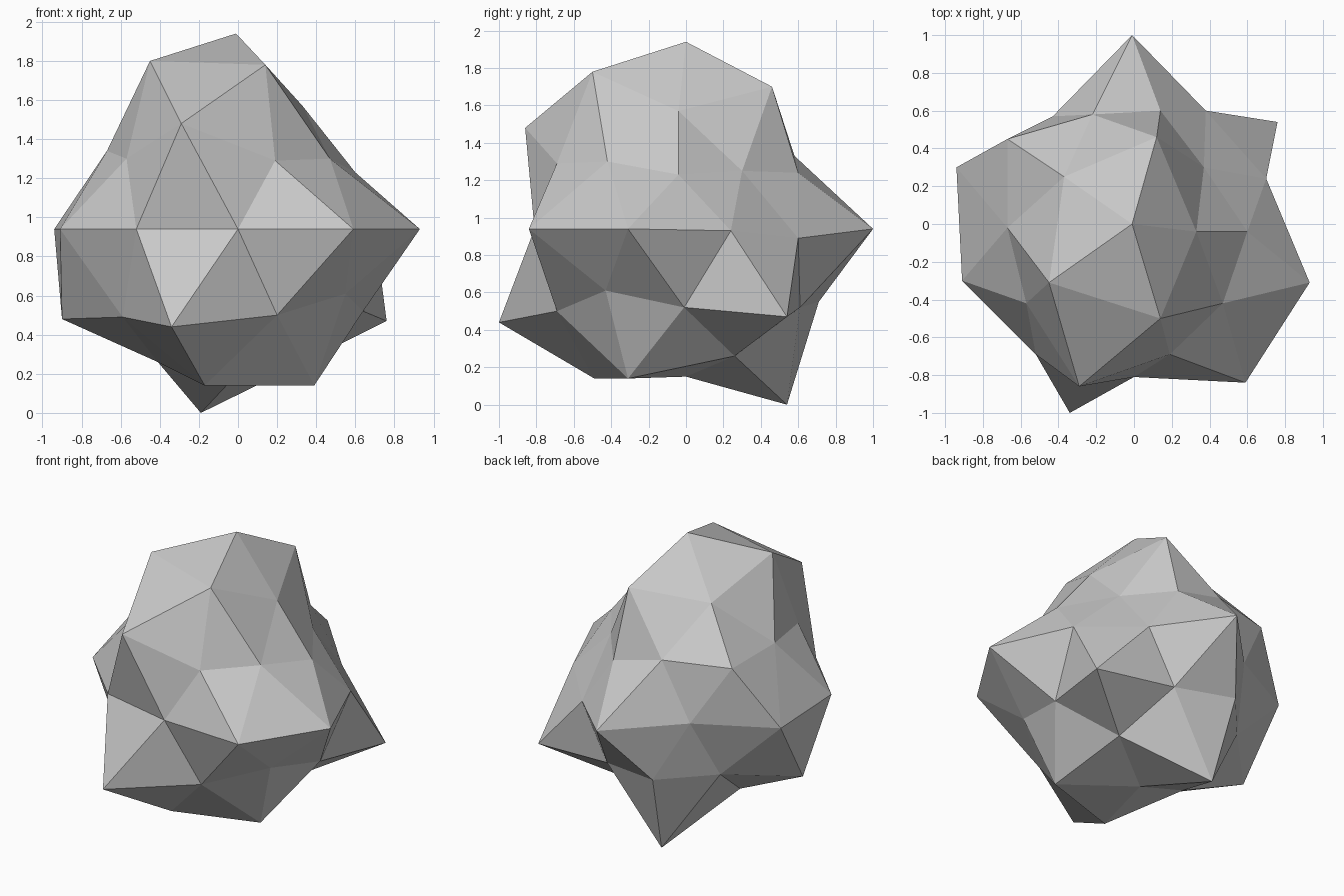
import bpy
import bmesh
from math import cos, sin, sqrt, radians
from mathutils import Vector

default_cube = bpy.data.objects.get("Cube")
if default_cube:
    bpy.data.objects.remove(default_cube, do_unlink=True)


def make_material(name, color):
    material = bpy.data.materials.new(name)
    material.use_nodes = True
    material.diffuse_color = color
    shader = next(node for node in material.node_tree.nodes
                  if node.type == "BSDF_PRINCIPLED")
    shader.inputs["Base Color"].default_value = color
    return material


def ring_directions(height, first_angle, count):
    """Unit directions spaced evenly around one level of the sphere."""
    spread = sqrt(max(0, 1 - height * height))
    for step in range(count):
        angle = radians(first_angle + step * 360 / count)
        yield Vector((spread * cos(angle), spread * sin(angle), height))


def sculpt_ring(mesh, height, first_angle, corners):
    """Pull every corner of one sphere level to its place on the rock."""
    directions = ring_directions(height, first_angle, len(corners))
    for direction, corner in zip(directions, corners):
        nearest = max(sphere_directions,
                      key=lambda vert: sphere_directions[vert].dot(direction))
        nearest.co = Vector(corner)


# Low-poly sphere that becomes the rock
rock = bmesh.new()
bmesh.ops.create_icosphere(rock, subdivisions=2, radius=1)
sphere_directions = {vert: vert.co.normalized() for vert in rock.verts}

# Crown and upper slopes
sculpt_ring(rock, 1, 0, [(-.01, 0, 1.94)])
sculpt_ring(rock, .851, -144, [
    (-.45, -.31, 1.8), (.14, -.5, 1.78), (.33, -.04, 1.57),
    (.12, .46, 1.7), (-.37, .25, 1.64)])
sculpt_ring(rock, .526, -108, [
    (-.29, -.86, 1.48), (.47, -.42, 1.3), (.37, .3, 1.25),
    (-.22, .58, 1.33), (-.67, -.02, 1.34)])
sculpt_ring(rock, .447, -144, [
    (-.57, -.42, 1.3), (.19, -.69, 1.29), (.6, -.04, 1.23),
    (.14, .6, 1.24), (-.67, .45, 1.34)])

# Widest level
sculpt_ring(rock, 0, -162, [
    (-.91, -.3, .94), (-.52, -.69, .94), (0, -.81, .94), (.59, -.84, .94),
    (.93, -.31, .94), (.7, .24, .93), (.38, .6, .89), (-.01, 1, .94),
    (-.43, .57, .94), (-.94, .3, .94)])

# Undercut, lower slopes and base
sculpt_ring(rock, -.447, -108, [
    (-.34, -1, .44), (.55, -.43, .61), (.76, .54, .47),
    (-.24, .71, .55), (-.9, 0, .48)])
sculpt_ring(rock, -.526, -144, [
    (-.59, -.43, .49), (.2, -.69, .5), (.64, -.01, .52),
    (.18, .61, .52), (-.53, .38, .54)])
sculpt_ring(rock, -.851, -108, [
    (-.17, -.49, .14), (.39, -.31, .14), (.34, .26, .26),
    (-.19, .54, 0), (-.41, -.01, .26)])
sculpt_ring(rock, -1, 0, [(-.05, 0, .15)])

# Flat-faced stone object
bmesh.ops.recalc_face_normals(rock, faces=rock.faces)
for face in rock.faces:
    face.smooth = False
rock_mesh = bpy.data.meshes.new("rock")
rock.to_mesh(rock_mesh)
rock.free()
rock_mesh.materials.append(make_material("stone grey", (.58, .58, .58, 1)))
bpy.context.collection.objects.link(bpy.data.objects.new("rock", rock_mesh))
